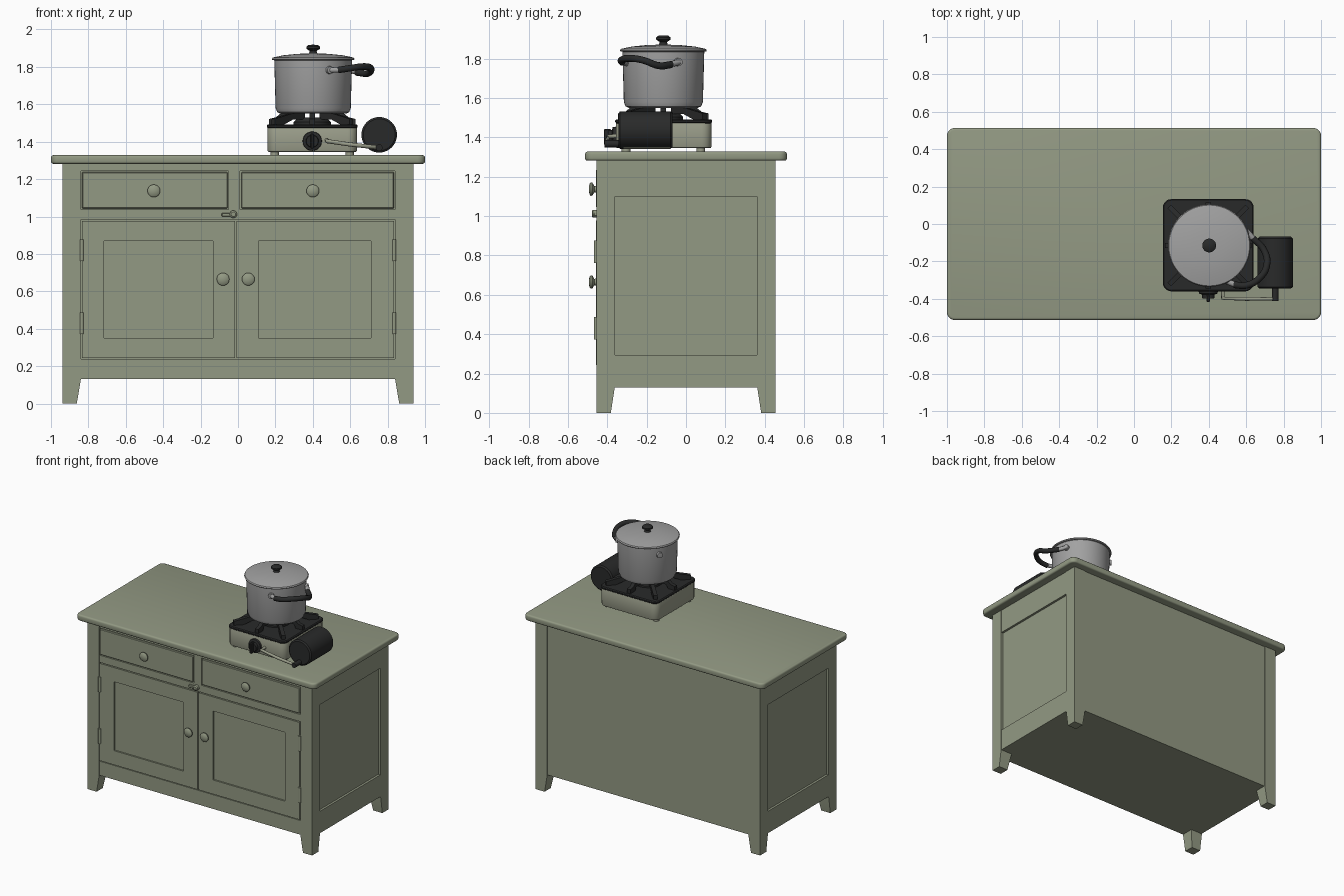
import bpy, bmesh, math
from mathutils import Vector, Matrix

if "Cube" in bpy.data.objects:
    bpy.data.objects.remove(bpy.data.objects["Cube"])


def mat(name, r, g, b):
    m = bpy.data.materials.new(name)
    m.diffuse_color = (r, g, b, 1)
    m.use_nodes = True
    m.node_tree.nodes["Principled BSDF"].inputs["Base Color"].default_value = m.diffuse_color
    return m


GREEN = mat("sage green paint", 0.29, 0.32, 0.228)
STOVE = mat("pale sage enamel", 0.33, 0.345, 0.26)
BLACK = mat("black iron", 0.022, 0.023, 0.023)
METAL = mat("brushed metal", 0.36, 0.36, 0.36)


def finish(name, bm, m, angle=35):
    bmesh.ops.recalc_face_normals(bm, faces=bm.faces)
    me = bpy.data.meshes.new(name)
    bm.to_mesh(me)
    bm.free()
    me.materials.append(m)
    me.polygons.foreach_set("use_smooth", [True] * len(me.polygons))
    me.set_sharp_from_angle(angle=math.radians(angle))
    ob = bpy.data.objects.new(name, me)
    bpy.context.collection.objects.link(ob)
    return ob


def box(name, x, y, z, m=GREEN, bev=0.004, corner=0, seg=1):
    """Box from ranges; corner rounds the upright edges, bev the rest."""
    bm = bmesh.new()
    bmesh.ops.create_cube(bm, size=1)
    for v in bm.verts:
        v.co = [a[0] if c < 0 else a[1] for a, c in zip((x, y, z), v.co)]
    if corner:
        up = [e for e in bm.edges
              if abs(e.verts[0].co.z - e.verts[1].co.z) > 1e-4]
        bmesh.ops.bevel(bm, geom=up, offset=corner, segments=5,
                        affect='EDGES', profile=0.5)
    if bev:
        es = [e for e in bm.edges if e.calc_face_angle(0) > 1]
        bmesh.ops.bevel(bm, geom=es, offset=bev, segments=seg,
                        affect='EDGES', profile=0.5)
    return finish(name, bm, m)


def loft(name, rings, m):
    bm = bmesh.new()
    vs = [[bm.verts.new(p) for p in r] for r in rings]
    n = len(vs[0])
    for a, b in zip(vs, vs[1:]):
        for i in range(n):
            bm.faces.new((a[i], a[(i + 1) % n], b[(i + 1) % n], b[i]))
    bm.faces.new(vs[0])
    bm.faces.new(vs[-1])
    return finish(name, bm, m)


def lathe(name, prof, loc, m, facing=None, seg=32):
    """Turned part; profile is (radius, height), facing is its axis."""
    bm = bmesh.new()
    vs = [bm.verts.new((r, 0, h)) for r, h in prof]
    es = [bm.edges.new(p) for p in zip(vs, vs[1:])]
    bmesh.ops.spin(bm, geom=vs + es, cent=(0, 0, 0), axis=(0, 0, 1),
                   angle=2 * math.pi, steps=seg)
    bmesh.ops.remove_doubles(bm, verts=bm.verts, dist=1e-5)
    rot = Vector(facing or (0, 0, 1)).to_track_quat('Z', 'Y').to_matrix()
    bm.transform(Matrix.Translation(loc) @ rot.to_4x4())
    return finish(name, bm, m)


def tube(name, pts, r, m, smooth=True):
    cu = bpy.data.curves.new(name, 'CURVE')
    cu.dimensions = '3D'
    cu.bevel_depth, cu.bevel_resolution, cu.use_fill_caps = r, 3, True
    sp = cu.splines.new('BEZIER')
    sp.bezier_points.add(len(pts) - 1)
    for b, p in zip(sp.bezier_points, pts):
        b.co = p
        b.handle_left_type = b.handle_right_type = 'AUTO' if smooth else 'VECTOR'
    sp.resolution_u = 6
    cu.materials.append(m)
    ob = bpy.data.objects.new(name, cu)
    bpy.context.collection.objects.link(ob)
    bpy.ops.object.select_all(action='DESELECT')
    bpy.context.view_layer.objects.active = ob
    ob.select_set(True)
    bpy.ops.object.convert(target='MESH')


# Cabinet carcass and worktop
box("cabinet_core", (-0.918, 0.918), (-0.432, 0.45), (0.13, 1.285), bev=0)
box("worktop", (-1, 1), (-0.513, 0.513), (1.282, 1.328), bev=0.012, corner=0.04, seg=3)

# Corner posts tapering into feet
for sx in (-1, 1):
    for sy in (-1, 1):
        rings = []
        for z, xi, yi in ((0, 0.862, 0.382), (0.13, 0.84, 0.362), (1.285, 0.84, 0.362)):
            rings.append([(sx * xi, sy * yi, z), (sx * 0.938, sy * yi, z),
                          (sx * 0.938, sy * 0.456, z), (sx * xi, sy * 0.456, z)])
        loft("corner_post", rings, GREEN)
    # Side rails around the sunken side panel
    for z in ((0.13, 0.295), (1.1, 1.285)):
        box("side_rail", sorted((sx * 0.9, sx * 0.935)), (-0.365, 0.365), z, bev=0)

# Front rails and centre stile
for z in ((0.13, 0.237), (0.983, 1.037), (1.243, 1.285)):
    box("front_rail", (-0.845, 0.845), (-0.455, -0.42), z, bev=0)
box("centre_stile", (-0.05, 0.012), (-0.455, -0.42), (1.03, 1.25), bev=0)


def knob(name, x, z):
    lathe(name, [(0, 0), (0.018, 0), (0.016, 0.012), (0.033, 0.022), (0.034, 0.03),
                 (0.026, 0.037), (0, 0.04)], (x, -0.454, z), GREEN, (0, -1, 0), 20)


# Drawers
for x0, x1, k in ((-0.834, -0.056, -0.45), (0.018, 0.834, 0.4)):
    box("drawer_front", (x0, x1), (-0.458, -0.42), (1.043, 1.237))
    knob("drawer_knob", k, 1.137)

# Framed doors with sunken panels
for x0, x1, p0, p1, k in ((-0.834, -0.016, -0.716, -0.134, -0.08),
                          (-0.008, 0.834, 0.11, 0.712, 0.055)):
    y = (-0.458, -0.42)
    box("door_stile", (x0, p0), y, (0.243, 0.977), bev=0)
    box("door_stile", (p1, x1), y, (0.243, 0.977), bev=0)
    box("door_rail", (p0, p1), y, (0.243, 0.35), bev=0)
    box("door_rail", (p0, p1), y, (0.87, 0.977), bev=0)
    box("door_panel", (p0, p1), (-0.446, -0.42), (0.35, 0.87), bev=0)
    knob("door_knob", k, 0.665)

# Hinges and turn latch
for x in (-0.835, 0.835):
    for z in (0.82, 0.43):
        lathe("hinge", [(0, -0.057), (0.01, -0.057), (0.01, 0.057), (0, 0.057)],
              (x, -0.458, z), GREEN, seg=12)
box("latch_bar", (-0.088, -0.005), (-0.47, -0.45), (1.0, 1.02))
lathe("latch_pivot", [(0, 0), (0.02, 0), (0.02, 0.018), (0.012, 0.024), (0, 0.024)],
      (-0.025, -0.455, 1.012), GREEN, (0, -1, 0), 16)

# Camp stove body and feet
CX, CY = 0.397, -0.115
box("stove_body", (0.157, 0.637), (-0.357, 0.13), (1.345, 1.48), STOVE, 0.01, 0.05, 2)
for dx in (-0.2, 0.2):
    for dy in (-0.19, 0.19):
        lathe("stove_foot", [(0, 0), (0.022, 0), (0.022, 0.03), (0, 0.03)],
              (CX + dx, CY + dy, 1.322), STOVE, seg=12)

# Iron top plate, burner and pan support
box("top_plate", (0.154, 0.64), (-0.36, 0.133), (1.472, 1.492), BLACK, 0.006, 0.045)
lathe("burner", [(0, 0), (0.1, 0), (0.1, 0.02), (0.075, 0.045), (0, 0.045)],
      (CX, CY, 1.485), BLACK)
for i in range(8):
    end = 0.295 if i % 2 else 0.23
    a = i * math.pi / 4
    prof = [(0.07, 1.518), (0.07, 1.55), (0.17, 1.55), (end - 0.035, 1.53),
            (end, 1.522), (end, 1.485), (end - 0.05, 1.485), (0.16, 1.518)]
    loft("pan_support_prong",
         [[(CX + r * math.cos(a) - w * math.sin(a),
            CY + r * math.sin(a) + w * math.cos(a), z) for r, z in prof]
          for w in (-0.014, 0.014)], BLACK)

# Control knob
lathe("control_dial", [(0, 0), (0.052, 0), (0.05, 0.02), (0.034, 0.025), (0.032, 0.045),
                       (0, 0.045)], (CX, -0.352, 1.403), BLACK, (0, -1, 0), 24)
box("dial_grip", (CX - 0.009, CX + 0.009), (-0.418, -0.38), (1.363, 1.443), BLACK)

# Gas canister with a pale strip along the top
can = lathe("gas_canister", [(0, -0.138), (0.085, -0.138), (0.095, -0.13), (0.095, -0.112),
                             (0.095, 0.128), (0.085, 0.138), (0, 0.138)],
            (0.755, -0.206, 1.437), BLACK, (0, 1, 0), 40)
can.data.materials.append(STOVE)
for p in can.data.polygons:
    if p.normal.z > 0.88 and p.center.y > -0.3:
        p.material_index = 1

# Gas pipe from canister to stove
tube("gas_pipe", [(0.475, -0.35, 1.408), (0.475, -0.397, 1.403), (0.6, -0.4, 1.385),
                  (0.755, -0.4, 1.368), (0.755, -0.33, 1.372)], 0.011, STOVE, False)
lathe("pipe_nut", [(0, 0), (0.018, 0), (0.018, 0.07), (0, 0.07)],
      (0.755, -0.413, 1.368), BLACK, (0, 1, 0), 12)

# Cooking pot, lid and lid knob
POT = (CX + 0.005, CY, 0)
lathe("pot", [(0, 1.55), (0.175, 1.55), (0.192, 1.558), (0.201, 1.58), (0.208, 1.835),
              (0.214, 1.84), (0, 1.84)], POT, METAL, seg=48)
lathe("lid", [(0, 1.836), (0.218, 1.836), (0.221, 1.842), (0.216, 1.85), (0.16, 1.862),
              (0.08, 1.87), (0, 1.872)], POT, METAL, seg=48)
lathe("lid_knob", [(0, 1.865), (0.024, 1.868), (0.018, 1.885), (0.037, 1.897),
                   (0.037, 1.908), (0.025, 1.917), (0, 1.919)], POT, BLACK, seg=24)

# Pot handle, its brackets and the stub on the far side
tube("pot_handle", [(0.535, -0.325, 1.783), (0.6, -0.328, 1.793), (0.67, -0.29, 1.802),
                    (0.71, -0.22, 1.793), (0.695, -0.14, 1.765), (0.635, -0.075, 1.77)],
     0.018, BLACK)
tube("handle_bracket", [(0.485, -0.303, 1.783), (0.545, -0.326, 1.784)], 0.015, METAL)
tube("handle_bracket", [(0.6, -0.035, 1.783), (0.642, -0.083, 1.77)], 0.015, METAL)
for az in (-65, 21, 148):
    c, s = math.cos(math.radians(az)), math.sin(math.radians(az))
    lathe("handle_mount", [(0, 0), (0.022, 0), (0.02, 0.022), (0, 0.024)],
          (POT[0] + 0.2 * c, POT[1] + 0.2 * s, 1.783), METAL, (c, s, 0), 16)
